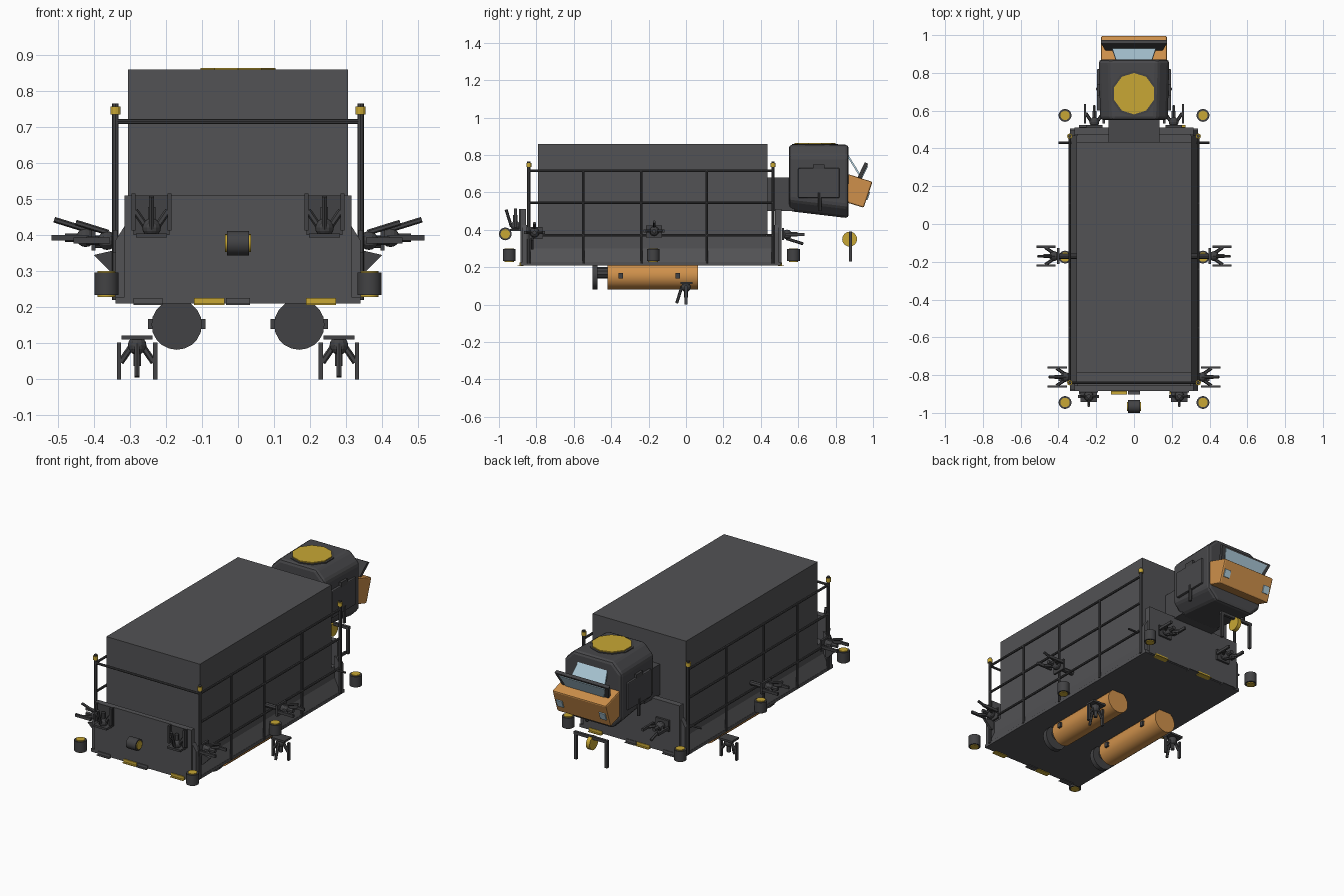
import bpy, bmesh
from mathutils import Vector, Matrix

cube = bpy.data.objects.get("Cube")
if cube:
    bpy.data.objects.remove(cube, do_unlink=True)


def material(name, r, g, b):
    m = bpy.data.materials.new(name)
    m.use_nodes = True
    m.diffuse_color = (r, g, b, 1)
    m.node_tree.nodes["Principled BSDF"].inputs["Base Color"].default_value = (r, g, b, 1)
    return m


HULL = material("hull grey", 0.085, 0.085, 0.09)
CABIN = material("cabin grey", 0.065, 0.065, 0.07)
FITTING = material("fitting grey", 0.055, 0.055, 0.058)
ORANGE = material("orange", 0.62, 0.28, 0.07)
YELLOW = material("yellow", 0.58, 0.39, 0.035)
GLASS = material("pale blue glass", 0.42, 0.60, 0.70)


def finish(name, bm, mat, smooth=False, bevel=0):
    bmesh.ops.recalc_face_normals(bm, faces=bm.faces)
    me = bpy.data.meshes.new(name)
    bm.to_mesh(me)
    bm.free()
    me.materials.append(mat)
    ob = bpy.data.objects.new(name, me)
    bpy.context.collection.objects.link(ob)
    if bevel:
        mod = ob.modifiers.new("bevel", "BEVEL")
        mod.width, mod.segments = bevel, 2
    if smooth:
        bpy.ops.object.select_all(action="DESELECT")
        ob.select_set(True)
        bpy.context.view_layer.objects.active = ob
        bpy.ops.object.shade_smooth_by_angle()
    return ob


def add_box(bm, lo, hi):
    lo, hi = Vector(lo), Vector(hi)
    m = Matrix.Translation((lo + hi) / 2) @ Matrix.Diagonal((hi - lo).to_4d())
    m[3][3] = 1
    bmesh.ops.create_cube(bm, size=1, matrix=m)


def add_rod(bm, a, b, r, n=8):
    a, b = Vector(a), Vector(b)
    d = b - a
    m = Matrix.Translation((a + b) / 2) @ d.to_track_quat("Z", "Y").to_matrix().to_4x4()
    bmesh.ops.create_cone(bm, cap_ends=True, segments=n, radius1=r, radius2=r,
                          depth=d.length, matrix=m)


def box(name, lo, hi, mat, bevel=0):
    bm = bmesh.new()
    add_box(bm, lo, hi)
    return finish(name, bm, mat, bevel=bevel)


def rod(name, a, b, r, mat, n=8):
    bm = bmesh.new()
    add_rod(bm, a, b, r, n)
    return finish(name, bm, mat, smooth=n > 12)


def loft(name, ring_a, ring_b, mat, bevel=0):
    """Solid between two matching polygons."""
    bm = bmesh.new()
    a = [bm.verts.new(p) for p in ring_a]
    b = [bm.verts.new(p) for p in ring_b]
    bm.faces.new(a)
    bm.faces.new(b)
    for i in range(len(a)):
        j = (i + 1) % len(a)
        bm.faces.new((a[i], a[j], b[j], b[i]))
    return finish(name, bm, mat, bevel=bevel)


def side_prism(name, yz, x0, x1, mat, bevel=0):
    return loft(name, [(x0, *p) for p in yz], [(x1, *p) for p in yz], mat, bevel)


# Cargo body, deck and end panels
box("cargo_box", (-.305, -.79, .22), (.305, .435, .86), HULL)
box("lower_body", (-.305, -.86, .22), (.305, .48, .37), HULL)
box("deck", (-.34, -.885, .21), (.34, .505, .228), HULL)
box("front_panel", (-.315, -.885, .215), (.315, -.855, .51), HULL)
box("rear_panel", (-.315, .475, .215), (.315, .51, .51), HULL)
for sx, side in ((1, "left"), (-1, "right")):
    sill = [(sx * .34, .225), (sx * .305, .30), (sx * .305, .225)]
    loft(side + "_sill", [(x, -.86, z) for x, z in sill], [(x, .48, z) for x, z in sill], HULL)
    post = [(sx * .30, .22), (sx * .34, .22), (sx * .34, .385), (sx * .315, .425), (sx * .30, .425)]
    for y, end in ((-.875, "front"), (.465, "rear")):
        loft(f"{side}_{end}_corner", [(x, y, z) for x, z in post],
             [(x, y + .03, z) for x, z in post], HULL)

# Yellow and grey marker strips along the deck ends
for y, end in ((-.89, "front"), (.505, "rear")):
    for x, w, mat in ((-.08, .042, YELLOW), (.23, .042, YELLOW), (0, .033, HULL), (-.25, .04, HULL)):
        box(end + "_marker", (x - w, y, .207), (x + w, y + .008, .226), mat)
        box(end + "_marker_under", (x - w, y - .012, .206), (x + w, y + .02, .21), mat)

# Railings
bm = bmesh.new()
for sx in (1, -1):
    x = sx * .34
    for z in (.37, .545, .715):
        add_rod(bm, (x, -.84, z), (x, .465, z), .007)
    for y in (-.84, -.55, -.24, .11, .465):
        end = y in (-.84, .465)
        add_rod(bm, (x, y, .22), (x, y, .765 if end else .72), .009 if end else .007)
add_rod(bm, (-.34, -.84, .715), (.34, -.84, .715), .007)
finish("railings", bm, FITTING, smooth=True)
for x in (-.34, .34):
    for y in (-.84, .465):
        rod("rail_lamp", (x, y, .735), (x, y, .757), .014, YELLOW, 12)

# Cabin: tapered octagon on a neck
box("cabin_neck", (-.135, .43, .50), (.135, .58, .68), CABIN)


def octagon(y, w, lo, hi, c):
    half = [(w - c, hi), (w, hi - c), (w, lo + c), (w - c, lo)]
    return [(x, y, z) for x, z in half] + [(-x, y, z) for x, z in reversed(half)]


loft("cabin", octagon(.55, .178, .50, .855, .06), octagon(.87, .187, .462, .855, .06), CABIN, .018)
rod("hatch_rim", (0, .69, .84), (0, .69, .858), .122, FITTING, 10)
rod("hatch", (0, .69, .85), (0, .69, .864), .11, YELLOW, 10)
for sx in (1, -1):
    x0, x1 = sorted((sx * .178, sx * .197))
    box("cabin_side_plate", (x0, .60, .57), (x1, .82, .73), CABIN, .005)
    box("cabin_side_latch", (x0, .68, .72), (x1, .74, .75), FITTING)
    rod("cabin_side_bar", (sx * .192, .715, .50), (sx * .192, .715, .60), .01, FITTING)

# Nose, window and visor
side_prism("nose", [(.83, .555), (.95, .518), (.997, .656), (.86, .70)], -.175, .175, ORANGE, .008)
for sx in (1, -1):
    side_prism("headlight", [(.964, .56), (.97, .558), (.985, .60), (.979, .602)],
               sx * .12, sx * .16, GLASS)
loft("window", [(-.095, .868, .80), (.095, .868, .80), (.115, .93, .70), (-.115, .93, .70)],
     [(-.095, .86, .795), (.095, .86, .795), (.115, .922, .695), (-.115, .922, .695)], GLASS)


def slab(name, w_low, w_high, a, b, off, thick, mat):
    """Leaning plate from a to b in the y-z plane, shifted along its outward normal."""
    a, b = Vector((0, *a)), Vector((0, *b))
    n = Vector((0, (b - a).z, -(b - a).y)).normalized()
    x = Vector((1, 0, 0))
    ring = [a - x * w_low, a + x * w_low, b + x * w_high, b - x * w_high]
    loft(name, [p + n * off for p in ring], [p + n * (off + thick) for p in ring], mat)


slab("visor", .13, .175, (.895, .61), (.965, .757), -.01, .02, FITTING)
slab("visor_glass", .125, .15, (.928, .68), (.961, .747), .01, .004, GLASS)

# Tow frame and disc below the cabin
bm = bmesh.new()
add_box(bm, (-.11, .872, .375), (.11, .888, .392))
for x in (-.1, .1):
    add_box(bm, (x - .008, .872, .23), (x + .008, .888, .38))
finish("tow_frame", bm, FITTING)
rod("tow_disc", (-.012, .875, .35), (.012, .875, .35), .04, YELLOW, 16)

# Underslung tanks
for x in (-.17, .17):
    rod("tank", (x, -.42, .152), (x, .065, .152), .07, ORANGE, 20)
    rod("tank_end_plate", (x, -.50, .152), (x, -.472, .152), .07, FITTING, 20)
    rod("tank_feed", (x, -.48, .17), (x, -.41, .17), .03, FITTING, 10)
    for y in (-.35, -.045):
        box("tank_clamp", (x - .08, y - .012, .14), (x + .08, y + .012, .168), FITTING)


# Thruster pods
def thruster(centre, axis):
    c, a = Vector(centre), Vector(axis)
    rod("thruster", c - a * .031, c + a * .031, .034, FITTING, 18)
    rod("thruster_core", c - a * .036, c + a * .036, .025, YELLOW, 18)


for x in (-.365, .365):
    for y in (-.945, -.175, .575):
        thruster((x, y, .265), (0, 0, 1))
thruster((0, -.966, .378), (1, 0, 0))


# Three-fingered grippers
def gripper(origin, point, slant):
    p, s = Vector(point), Vector(slant)
    u = s.cross(p)
    m = Matrix((u, s, p)).transposed().to_4x4()
    bm = bmesh.new()
    add_box(bm, (-.043, -.035, 0), (.043, .03, .012))
    bmesh.ops.create_uvsphere(bm, u_segments=12, v_segments=8, radius=.026,
                              matrix=Matrix.Translation((0, 0, .028)))
    for k in (-1, 1):
        add_box(bm, (k * .05 - .006, -.008, .02), (k * .05 + .006, .008, .122))
        add_rod(bm, (k * .015, 0, .03), (k * .046, 0, .075), .009, 6)
    add_rod(bm, (0, .022, .025), (0, .05, .115), .008, 6)
    add_rod(bm, (0, 0, .03), (0, 0, .085), .012, 6)
    bmesh.ops.transform(bm, matrix=Matrix.Translation(origin) @ m, verts=bm.verts)
    finish("gripper", bm, FITTING)


for sx in (1, -1):
    gripper((sx * .28, 0, .122), (0, 0, -1), (0, -1, 0))
    gripper((sx * .24, -.912, .393), (0, 0, 1), (0, -1, 0))
    gripper((sx * .21, .512, .375), (0, 1, 0), (0, 0, -1))
    gripper((sx * .395, -.17, .393), (sx, 0, 0), (0, 0, 1))
    gripper((sx * .335, -.81, .385), (sx, 0, 0), (0, 0, 1))
    # Gripper mounts and gussets
    rod("gripper_arm", (sx * .30, -.17, .385), (sx * .40, -.17, .385), .014, FITTING)
    gusset = [(sx * .335, .36), (sx * .40, .345), (sx * .35, .295), (sx * .335, .30)]
    loft("gusset", [(x, -.83, z) for x, z in gusset], [(x, -.815, z) for x, z in gusset], FITTING)
    box("front_gripper_plate", (sx * .24 - .05, -.892, .40), (sx * .24 + .05, -.884, .51), FITTING)
    rod("rear_side_peg", (sx * .33, .43, .37), (sx * .40, .43, .37), .006, FITTING)
